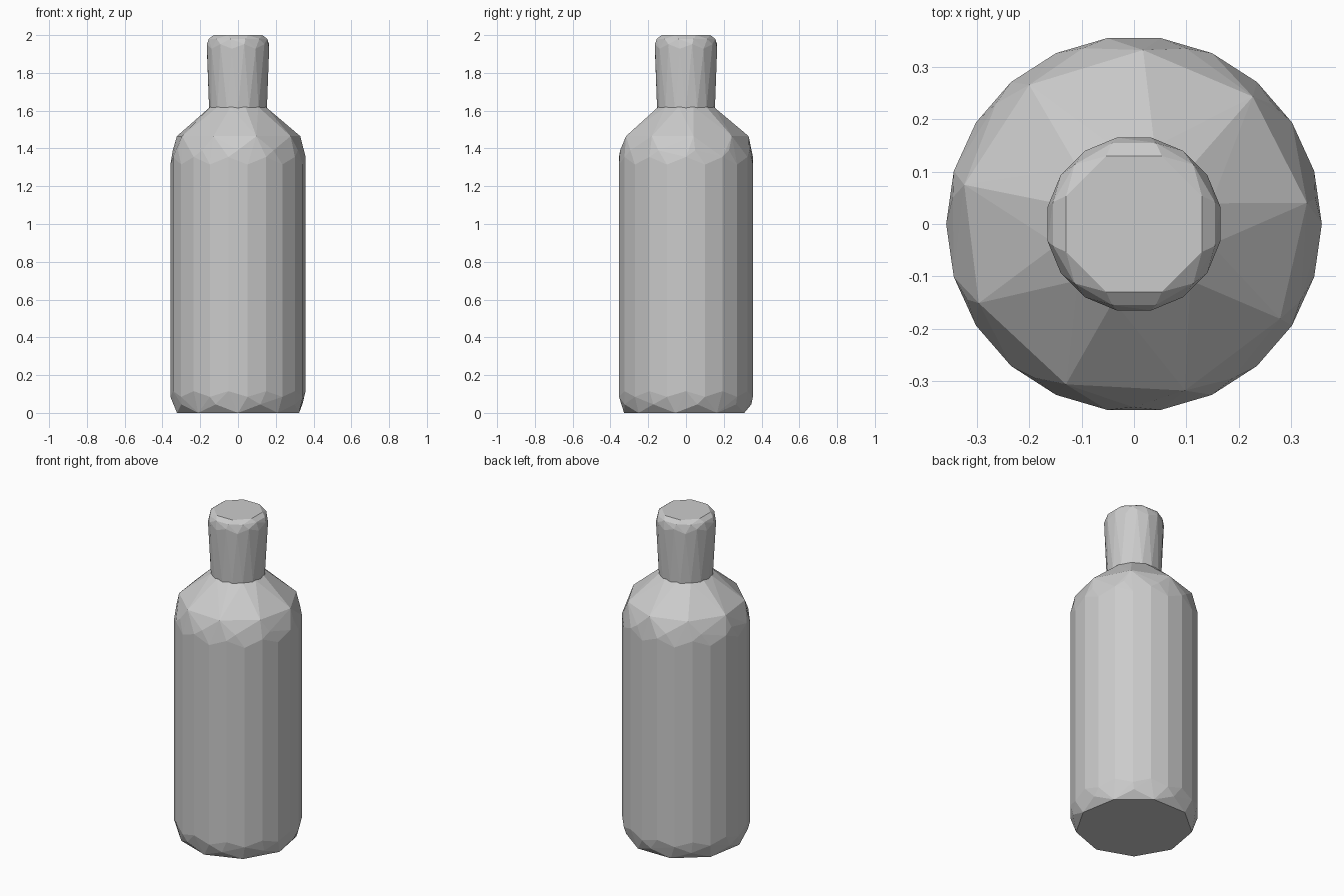
import bpy
import bmesh
from math import sin, cos, tau, radians

cube = bpy.data.objects.get("Cube")
if cube:
    bpy.data.objects.remove(cube, do_unlink=True)

grey = bpy.data.materials.new("plain grey")
grey.use_nodes = True
colour = (0.6, 0.6, 0.6, 1)
grey.diffuse_color = colour
grey.node_tree.nodes["Principled BSDF"].inputs["Base Color"].default_value = colour


def ring(sides, radius, z, start=0, wave=0):
    """Points round the axis; wave lifts every other point."""
    points = []
    for i in range(sides):
        a = radians(start) + tau * i / sides
        points.append((radius * cos(a), radius * sin(a), z + wave * (-1) ** i))
    return points


def faceted_shell(name, rings):
    """Skin unequal rings with a convex hull for a chiselled low-poly look."""
    bm = bmesh.new()
    for points in rings:
        for p in points:
            bm.verts.new(p)
    bmesh.ops.convex_hull(bm, input=bm.verts)
    loose = [v for v in bm.verts if not v.link_faces]
    bmesh.ops.delete(bm, geom=loose, context='VERTS')
    bmesh.ops.dissolve_limit(bm, angle_limit=radians(1), verts=bm.verts, edges=bm.edges)
    bmesh.ops.recalc_face_normals(bm, faces=bm.faces)
    mesh = bpy.data.meshes.new(name)
    bm.to_mesh(mesh)
    bm.free()
    mesh.materials.append(grey)
    obj = bpy.data.objects.new(name, mesh)
    bpy.context.collection.objects.link(obj)
    return obj


# Body: chipped base, straight wall, irregular shoulder
faceted_shell("bottle_body", [
    ring(9, 0.328, 0, -90),
    ring(9, 0.346, 0.045, -70),
    ring(22, 0.358, 0.1, 0, 0.015),
    ring(22, 0.358, 1.335, 0, 0.02),
    ring(11, 0.349, 1.39, 8),
    ring(9, 0.332, 1.465, 7),
    ring(12, 0.152, 1.62, 15),
])

# Neck: flares gently upward to a bevelled flat top
faceted_shell("bottle_neck", [
    ring(16, 0.153, 1.61),
    ring(16, 0.168, 1.94, 11.25, 0.012),
    ring(12, 0.16, 1.98, 15),
    ring(8, 0.14, 2, 22.5),
])
